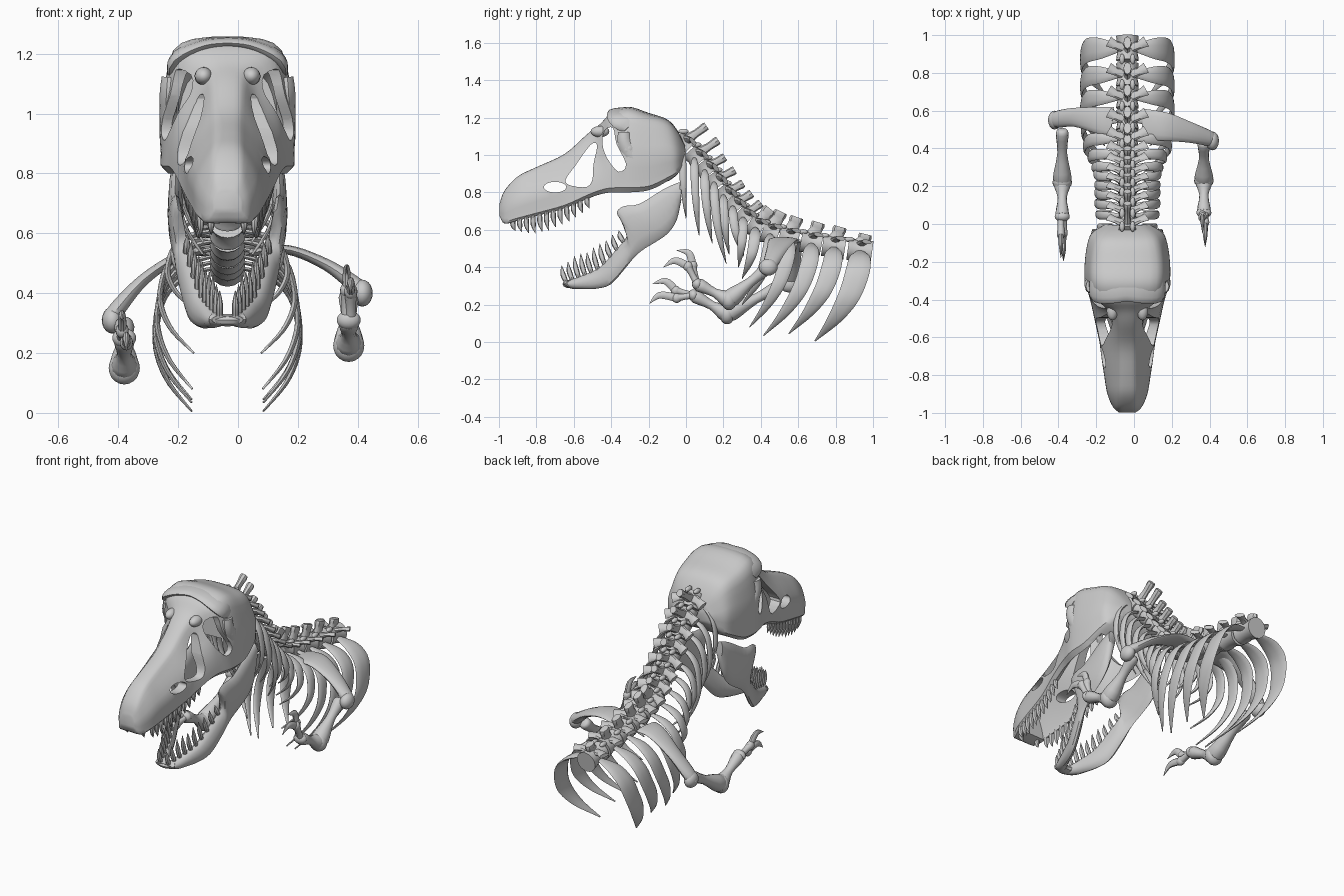
import bpy, bmesh, math
from mathutils import Vector as V

X, Y = V((1, 0, 0)), V((0, 1, 0))
CX = -0.035  # body axis


def smooth(p, n, closed=False):
    """Catmull-Rom resampling of tuples of any length."""
    m, out = len(p), []
    for i in range(m if closed else m - 1):
        if closed:
            q = [p[(i + j) % m] for j in (-1, 0, 1, 2)]
        else:
            q = [p[min(max(i + j, 0), m - 1)] for j in (-1, 0, 1, 2)]
        for s in range(n):
            t = s / n
            out.append(tuple(0.5 * (2 * b + (c - a) * t + (2 * a - 5 * b + 4 * c - d) * t * t
                       + (3 * b - a - 3 * c + d) * t ** 3) for a, b, c, d in zip(*q)))
    return out if closed else out + [tuple(p[-1])]


def loft(bm, rings):
    vs = [[bm.verts.new(c) for c in r] for r in rings]
    k = len(vs[0])
    for a, b in zip(vs, vs[1:]):
        for i in range(k):
            bm.faces.new((a[i], a[(i + 1) % k], b[(i + 1) % k], b[i]))
    bm.faces.new(vs[0][::-1])
    bm.faces.new(vs[-1])


def sweep(bm, pts, hint, n=4, k=10):
    """Elliptic sweep of (x, y, z, half width along hint, half thickness)."""
    r = smooth(pts, n)
    rings = []
    for i, p in enumerate(r):
        t = (V(r[min(i + 1, len(r) - 1)][:3]) - V(r[max(i - 1, 0)][:3])).normalized()
        u = (hint - t * hint.dot(t)).normalized()
        v = t.cross(u)
        rings.append([V(p[:3]) + u * max(p[3], .001) * math.cos(6.28319 * j / k)
                      + v * max(p[4], .001) * math.sin(6.28319 * j / k) for j in range(k)])
    loft(bm, rings)


def ball(bm, c, r):
    vs = bmesh.ops.create_uvsphere(bm, u_segments=16, v_segments=10, radius=1)['verts']
    for v in vs:
        v.co = V((c[0] + v.co.x * r[0], c[1] + v.co.y * r[1], c[2] + v.co.z * r[2]))


def shade(me):
    me.shade_smooth()
    me.set_sharp_from_angle(angle=math.radians(38))


def finish(name, bm):
    bmesh.ops.recalc_face_normals(bm, faces=bm.faces[:])
    me = bpy.data.meshes.new(name)
    bm.to_mesh(me)
    bm.free()
    shade(me)
    ob = bpy.data.objects.new(name, me)
    ob.location.x = CX
    bpy.context.collection.objects.link(ob)
    return ob


def interp(y, table, col):
    for a, b in zip(table, table[1:]):
        if a[0] <= y <= b[0]:
            return a[col] + (b[col] - a[col]) * (y - a[0]) / (b[0] - a[0])
    return table[-1][col]


# Skull: stations of y, top z, bottom z, roof half width, cheek half width
SK = [(-.997, .74, .675, .03, .045), (-.97, .81, .635, .05, .075), (-.9, .885, .65, .056, .105),
      (-.8, .935, .675, .056, .122), (-.65, 1.005, .715, .058, .145), (-.53, 1.11, .765, .062, .17),
      (-.46, 1.165, .79, .085, .185), (-.40, 1.225, .80, .155, .20), (-.31, 1.258, .80, .18, .225),
      (-.2, 1.225, .81, .18, .225), (-.1, 1.19, .86, .16, .21), (-.045, 1.13, .9, .13, .185),
      (-.005, 1.05, .96, .08, .12)]


def skull_solid(name, stations):
    bm, rings = bmesh.new(), []
    for y, zt, zb, wt, wm in smooth(stations, 4):
        h = zt - zb
        k = math.exp(-((y + .5) / .12) ** 2)  # hollowed face ahead of the eyes
        f = .55 - .3 * k
        half = [(wt * .65, zt - .02 * h), (wt, zt - .10 * h), (wt * (1 - f) + wm * f, zt - .3 * h),
                (wm * (1 - .16 * k), zt - .55 * h), (wm * .98, zb + .15 * h), (wm * .88, zb)]
        prof = [(0, zt)] + half + [(0, zb)] + [(-x, z) for x, z in half[::-1]]
        rings.append([(x, y, z) for x, z in smooth(prof, 2, True)])
    loft(bm, rings)
    return finish(name, bm)


skull = skull_solid("skull", SK)
cutters = [skull_solid("cavity", [(y, zt - .045, zb - .15, max(wt - .025, .03), wm - .026)
                                  for y, zt, zb, wt, wm in SK[2:11]])]
# Side openings: nostril, opening ahead of the eye, eye socket
nostril = [(-.70 + .06 * math.cos(a * .5236), .828 + .028 * math.sin(a * .5236)) for a in range(12)]
ahead = [(-.645, .865), (-.59, .945), (-.51, 1.055), (-.475, 1.05), (-.495, .95), (-.50, .87), (-.53, .83), (-.61, .835)]
socket = [(-.435, 1.13), (-.39, 1.145), (-.372, 1.06), (-.32, .95), (-.36, .91), (-.42, .98), (-.447, 1.06)]
for pts in (nostril, ahead, socket):
    bm = bmesh.new()
    loft(bm, [[(x, y, z) for y, z in smooth(pts, 3, True)] for x in (-.5, .5)])
    cutters.append(finish("opening", bm))
for c in cutters:
    m = skull.modifiers.new("cut", 'BOOLEAN')
    m.operation, m.solver, m.object = 'DIFFERENCE', 'EXACT', c
bpy.context.view_layer.update()
me = bpy.data.meshes.new_from_object(skull.evaluated_get(bpy.context.evaluated_depsgraph_get()))
skull.modifiers.clear()
skull.data = me
shade(me)
for c in cutters:
    bpy.data.objects.remove(c)

# Brow ridge across the roof and cheek bosses
bm = bmesh.new()
sweep(bm, [(x, y, z, a, b) for x, y, z, a, b in
           ((-.185, -.30, 1.15, .04, .015), (-.16, -.335, 1.19, .08, .026), (-.08, -.335, 1.226, .085, .022),
            (0, -.33, 1.235, .08, .02), (.08, -.335, 1.226, .085, .022),
            (.16, -.335, 1.19, .08, .026), (.185, -.30, 1.15, .04, .015))], Y, 4, 14)
for s in (-1, 1):
    ball(bm, (s * .08, -.46, 1.125), (.03, .05, .03))
    ball(bm, (s * .207, -.31, 1.03), (.02, .035, .035))
    sweep(bm, [(s * .19, -.33, 1.12, .03, .035), (s * .195, -.325, 1.06, .032, .04),
               (s * .195, -.27, .96, .03, .045), (s * .195, -.24, .92, .02, .03)], X)
finish("skull_bosses", bm)

# Lower jaw: top y, z, bottom y, z, x offset, half thickness
JW = [(-.655, .325, -.645, .297, .022, .03), (-.60, .34, -.61, .285, .040, .034), (-.54, .362, -.56, .283, .062, .03),
      (-.46, .40, -.48, .285, .09, .028), (-.38, .487, -.40, .31, .12, .026), (-.315, .57, -.32, .40, .145, .024),
      (-.345, .645, -.27, .46, .158, .022), (-.37, .695, -.22, .50, .167, .022), (-.33, .727, -.17, .53, .172, .024),
      (-.25, .738, -.10, .578, .175, .025), (-.115, .82, -.05, .65, .172, .025), (-.035, .855, -.025, .76, .165, .022)]
bm = bmesh.new()
for s in (-1, 1):
    rings = []
    for ty, tz, by, bz, x, th in smooth(JW, 3):
        rings.append([(s * x + th * math.sin(a * .5236), (ty + by) / 2 + (ty - by) / 2 * math.cos(a * .5236),
                       (tz + bz) / 2 + (tz - bz) / 2 * math.cos(a * .5236)) for a in range(12)])
    loft(bm, rings)
sweep(bm, [(-.05, -.61, .312, .035, .02), (0, -.625, .31, .035, .022), (.05, -.61, .312, .035, .02)], Y)
finish("lower_jaw", bm)


# Teeth
def tooth(bm, root, tip, r):
    a, b = V(root), V(tip)
    mid = a.lerp(b, .5) + V((0, -.006, 0))
    sweep(bm, [(*a, r * .8, r * .8), (*mid, r * .8, r), (*b, .001, .001)], X, 3, 8)


bm = bmesh.new()
for s in (-1, 1):
    for i in range(12):
        y = -.925 + .036 * i
        ln = (.06, .075, .09, .10, .10, .105, .095, .09, .085, .08, .07, .06)[i]
        x, z = s * interp(y, SK, 4) * (.86 if i else .6), interp(y, SK, 2) + .01
        tooth(bm, (x, y, z), (x * .96, y + .012, z - ln), .014)
finish("upper_teeth", bm)
bm = bmesh.new()
for s in (-1, 1):
    for i in range(10):
        y = -.64 + .034 * i
        x, z = s * interp(y, [(j[0], j[4]) for j in JW[:6]], 1), interp(y, JW[:6], 1) - .01
        tooth(bm, (x, y, z), (x * .97, y - .025, z + (.09, .10, .12, .12, .11, .12, .11, .09, .08, .06)[i]), .014)
finish("lower_teeth", bm)

# Spine: neck then trunk vertebrae, each with a spine and two side processes
VT = [(-.02, 1.06), (.045, .99), (.10, .925), (.15, .86), (.20, .79), (.25, .73), (.305, .67),
      (.37, .615), (.45, .58), (.55, .555), (.67, .53), (.79, .51), (.93, .49)]
bm = bmesh.new()
for i, (y, z) in enumerate(VT):
    a, b = VT[max(i - 1, 0)], VT[min(i + 1, len(VT) - 1)]
    T = V((0, b[0] - a[0], b[1] - a[1]))
    L = T.length / (1 if i in (0, 12) else 2) * .46
    T.normalize()
    N, c = V((0, -T.z, T.y)), V((0, y, z))
    r0 = .052 if i < 7 else .06
    sweep(bm, [(*(c + T * L * f), r0 * r, r0 * r) for f, r in ((-1, 1), (-.7, .96), (0, .82), (.7, .96), (1, 1))], X, 1, 16)
    h = (.16, .155, .125, .125, .12, .12, .12, .125, .13, .12, .115, .11, .09)[i]
    w = .028 if i < 7 else .044
    sweep(bm, [(*(c + N * .03), w * 1.1, .022), (*(c + N * h * .6 + T * .01), w * .75, .016),
               (*(c + N * (h - .015) + T * .016), w * .85, .022), (*(c + N * h + T * .018), w * .75, .02)], T, 2, 8)
    for s in (-1, 1):
        sweep(bm, [(*(c + N * .03 + X * s * .02), .03, .018), (*(c + N * .045 + X * s * .06 + T * .01), .022, .012),
                   (*(c + N * .05 + X * s * .10 + T * .03), .03, .012)], T, 2, 8)
        ball(bm, c + N * .05 + X * s * .028 - T * L, (.014, .028, .014))
finish("vertebrae", bm)

# Ribs: tip y, z, greatest half width, blade half width
RB = [(0, .66, .15, .02), (.07, .57, .16, .022), (.14, .53, .165, .024), (.215, .42, .165, .024), (.23, .47, .165, .024),
      (.31, .46, .17, .024), (.28, .40, .18, .026), (.30, .34, .20, .03), (.30, .20, .225, .034), (.34, .08, .235, .04),
      (.415, .035, .24, .046), (.55, .045, .24, .052), (.69, .006, .24, .064)]
bm = bmesh.new()
for (y0, z0), (y1, z1, w, blade) in zip(VT, RB):
    for s in (-1, 1):
        path = []
        for fx, d, fa in ((.17, 0, .3), (.58, .06, .85), (.87, .2, 1), (.99, .42, .94), (.98, .6, .8), (.82, .8, .5), (.5, 1, .06)):
            path.append((s * w * fx, y0 + (y1 - y0) * d ** 2, z0 - .005 + (z1 - z0 + .005) * d, blade * fa, .010 * min(1, fa + .3)))
        sweep(bm, path, Y, 4, 10)
finish("ribs", bm)

# Shoulder blades
bm = bmesh.new()
sweep(bm, [(.08, .53, .535, .08, .014), (.2, .515, .545, .075, .016), (.33, .485, .495, .055, .02),
           (.43, .455, .425, .042, .028), (.465, .44, .395, .03, .024)], Y, 5, 14)
sweep(bm, [(-.08, .54, .54, .08, .014), (-.16, .55, .525, .07, .016), (-.28, .565, .445, .05, .02),
           (-.37, .555, .345, .045, .028), (-.40, .55, .30, .03, .024)], Y, 5, 14)
ball(bm, (.45, .44, .40), (.035, .05, .045))
ball(bm, (-.385, .55, .31), (.035, .05, .045))
finish("shoulder_blades", bm)


# Arms: upper arm, forearm, wrist and two clawed fingers
def arm(name, x, sh, el, wr, claws):
    bm = bmesh.new()

    def bone(a, b, r0, r1, r2):
        p = [(x, a[0] + (b[0] - a[0]) * f, a[1] + (b[1] - a[1]) * f, r, r)
             for f, r in ((0, r0 * .6), (.08, r0), (.45, r1), (.92, r2), (1, r2 * .6))]
        sweep(bm, p, X, 3, 12)

    bone(sh, el, .034, .026, .05)
    ball(bm, (x, *el), (.052, .042, .055))
    bone(el, wr, .045, .024, .036)
    ball(bm, (x, *wr), (.04, .028, .032))
    for i, (k, m, t) in enumerate(claws):
        fx = x + (.007 if i else -.007)
        sweep(bm, [(fx, *wr, .02, .02), (fx, (wr[0] + k[0]) / 2, (wr[1] + k[1]) / 2, .017, .017), (fx, *k, .022, .022)], X, 3, 10)
        ball(bm, (fx, *k), (.022, .026, .026))
        sweep(bm, [(fx, *k, .015, .022), (fx, *m, .012, .019), (fx, *t, .001, .001)], X, 5, 10)
    finish(name, bm)


arm("right_arm", .405, (.44, .40), (.23, .225), (.06, .31),
    [((.035, .41), (.015, .475), (-.05, .49)), ((.01, .405), (-.06, .435), (-.12, .40))])
arm("left_arm", -.345, (.50, .30), (.22, .15), (.04, .25),
    [((-.055, .275), (-.11, .325), (-.18, .31)), ((-.05, .235), (-.14, .25), (-.195, .205))])
